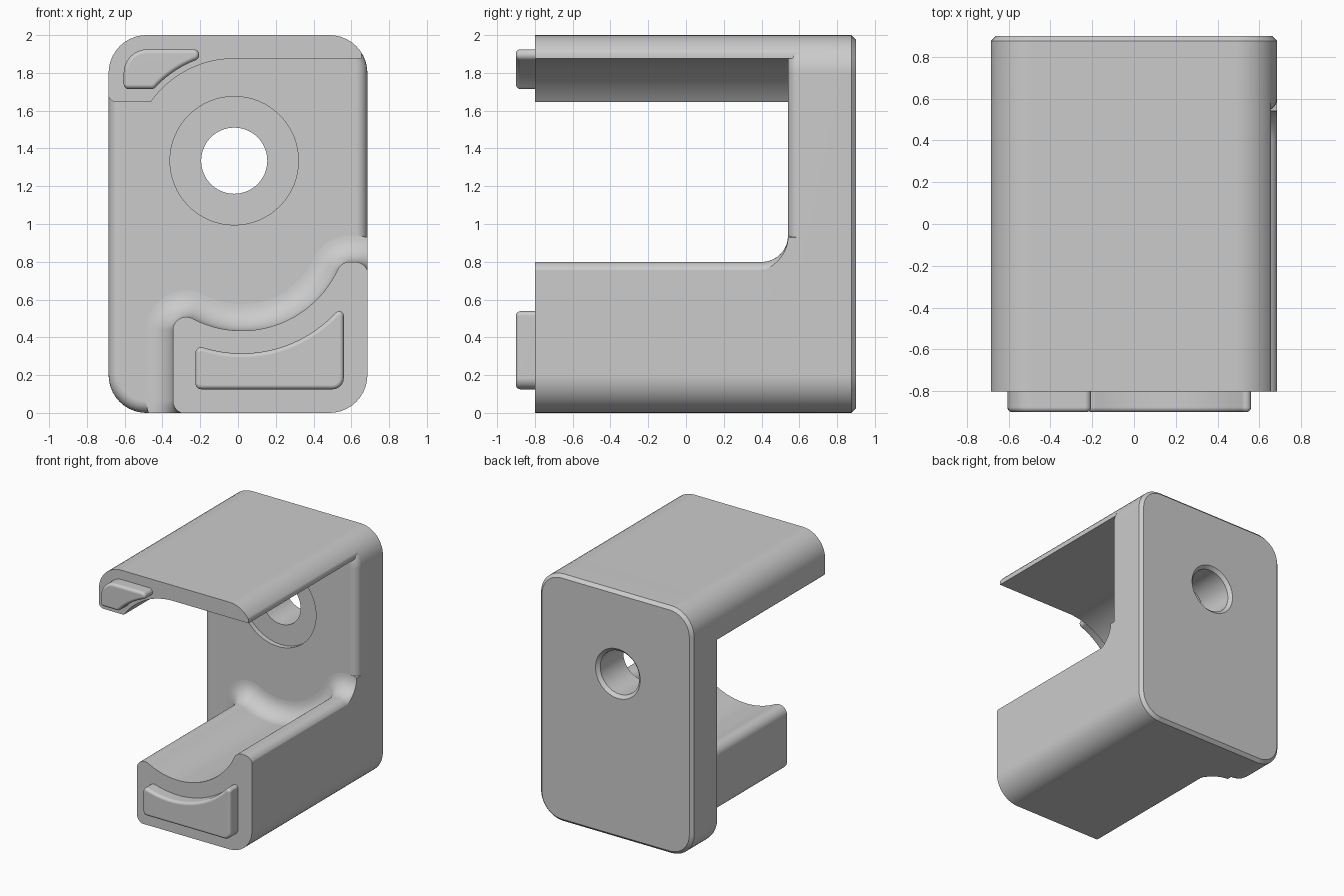
import bpy, bmesh
from math import sin, cos, radians, hypot, pi

if "Cube" in bpy.data.objects:
    bpy.data.objects.remove(bpy.data.objects["Cube"])

grey = bpy.data.materials.new("plain grey")
GREY = (0.6, 0.6, 0.6, 1)
grey.diffuse_color = GREY
grey.use_nodes = True
grey.node_tree.nodes["Principled BSDF"].inputs["Base Color"].default_value = GREY


def arc(cx, cz, r, a0, a1, n=10):
    steps = [radians(a0 + (a1 - a0) * i / n) for i in range(n + 1)]
    return [(cx + r * cos(a), cz + r * sin(a)) for a in steps]


def outline(*pieces):
    """Join arcs and points into one loop, dropping coincident points."""
    pts = []
    for piece in pieces:
        for p in (piece if isinstance(piece, list) else [piece]):
            if not pts or hypot(p[0] - pts[-1][0], p[1] - pts[-1][1]) > 0.002:
                pts.append(p)
    return pts


def offset(pts, d):
    """Move a counter-clockwise loop outward by d."""
    result = []
    for i, (x, z) in enumerate(pts):
        (ax, az), (bx, bz) = pts[i - 1], pts[(i + 1) % len(pts)]
        l1, l2 = hypot(x - ax, z - az), hypot(bx - x, bz - z)
        n1 = ((z - az) / l1, (ax - x) / l1)
        n2 = ((bz - z) / l2, (x - bx) / l2)
        k = d / max(0.3, 1 + n1[0] * n2[0] + n1[1] * n2[1])
        result.append((x + (n1[0] + n2[0]) * k, z + (n1[1] + n2[1]) * k))
    return result


def loft(name, levels):
    """Skin matching loops placed at successive depths, front to back."""
    bm = bmesh.new()
    rings = [[bm.verts.new((x, y, z)) for x, z in pts] for y, pts in levels]
    for a, b in zip(rings, rings[1:]):
        for i in range(len(a)):
            bm.faces.new((a[i - 1], b[i - 1], b[i], a[i]))
    bm.faces.new(rings[0])
    bm.faces.new(rings[-1][::-1])
    bmesh.ops.recalc_face_normals(bm, faces=bm.faces)
    mesh = bpy.data.meshes.new(name)
    bm.to_mesh(mesh)
    bm.free()
    mesh.materials.append(grey)
    obj = bpy.data.objects.new(name, mesh)
    bpy.context.collection.objects.link(obj)
    return obj


def boolean(obj, cutter, operation):
    mod = obj.modifiers.new(operation.title(), "BOOLEAN")
    mod.object, mod.operation, mod.solver = cutter, operation, "EXACT"
    bpy.context.view_layer.objects.active = obj
    bpy.ops.object.modifier_apply(modifier=mod.name)


def body_outline(inset=0):
    x, r = 0.485, 0.2 - inset
    return outline(arc(x, 0.2, r, -90, 0), arc(x, 1.8, r, 0, 90),
                   arc(-x, 1.8, r, 90, 180), arc(-x, 0.2, r, 180, 270))


# Back plate: rounded front edge, chamfered back edge
ROUND, CHAMFER, FRONT, BACK = 0.06, 0.025, 0.54, 0.9
levels = []
for i in range(7):
    t = pi / 2 * i / 6
    levels.append((FRONT + ROUND * (1 - cos(t)), body_outline(ROUND * (1 - sin(t)))))
levels += [(BACK - CHAMFER, body_outline()), (BACK, body_outline(CHAMFER))]
back_plate = loft("back_plate", levels)

# Bolt hole with shallow front recess and chamfered back rim
hole_steps = [(0.3, 0.34), (0.58, 0.34), (0.58, 0.175),
              (BACK - CHAMFER, 0.175), (BACK, 0.2), (0.95, 0.25)]
hole = loft("hole_cutter", [(y, arc(-0.02, 1.335, r, 0, 354.375, 63)) for y, r in hole_steps])
boolean(back_plate, hole, "DIFFERENCE")

# Rounded envelope that trims both arms to the body outline
envelope = loft("arm_envelope", [(-0.8, body_outline()), (0.62, body_outline())])

# Lower arm: cradle profile flaring into the plate through a fillet
cradle = outline((0.69, -0.3), arc(0.62, 0.729, 0.07, 0, 90), arc(0.591, 0.729, 0.07, 90, 155),
                 arc(0.02, 0.995, 0.56, -25, -117.9, 32), arc(-0.275, 0.438, 0.07, 62.1, 180),
                 arc(-0.275, 0.065, 0.07, 180, 250), (0.5, -0.3))
FILLET = 0.14
levels = [(-1, cradle)]
for i in range(11):
    t = pi / 2 * i / 10
    levels.append((FRONT - FILLET * (1 - sin(t)), offset(cradle, FILLET * (1 - cos(t)))))
levels.append((0.8, levels[-1][1]))
lower_arm = loft("lower_arm", levels)
boolean(lower_arm, envelope, "INTERSECT")

# Upper arm: thin roof with a hooked left side
roof = outline((-0.69, 2.1), arc(-0.64, 1.695, 0.05, 180, 270),
               arc(-0.02, 1.335, 0.54, 145, 90, 24), (0.655, 1.875), (0.655, 2.1))
upper_arm = loft("upper_arm", [(-1, roof), (0.8, roof)])
boolean(upper_arm, envelope, "INTERSECT")

for helper in (hole, envelope):
    bpy.data.objects.remove(helper)

# Raised pads on the arm ends, with rounded front edges
lower_shape = outline(arc(-0.195, 0.155, 0.03, 180, 270), arc(0.5, 0.185, 0.06, 270, 360),
                      arc(0.535, 0.5136, 0.025, 0, 136.9),
                      arc(0.02, 0.995, 0.68, -43.1, -107.6, 24),
                      arc(-0.195, 0.318, 0.03, 72.4, 180))
upper_shape = outline(arc(-0.58, 1.74, 0.025, 180, 270), arc(-0.456, 1.74, 0.025, 270, 317.1),
                      arc(-0.02, 1.335, 0.57, 137.1, 111, 16),
                      arc(-0.235, 1.895, 0.03, 291, 450), arc(-0.48, 1.8, 0.125, 90, 180))


def pad(name, shape, r=0.023):
    levels = []
    for i in range(6):
        t = pi / 2 * i / 5
        levels.append((-0.9 + r * (1 - cos(t)), offset(shape, -r * (1 - sin(t)))))
    return loft(name, levels + [(-0.79, shape)])


parts = [back_plate, lower_arm, upper_arm,
         pad("lower_pad", lower_shape), pad("upper_pad", upper_shape)]

# Smooth shading with crisp edges and evenly lit flats
bpy.ops.object.select_all(action="DESELECT")
for part in parts:
    part.select_set(True)
bpy.context.view_layer.objects.active = back_plate
bpy.ops.object.shade_smooth_by_angle(angle=radians(35))
for part in parts:
    part.modifiers.new("Even Normals", "WEIGHTED_NORMAL").keep_sharp = True
